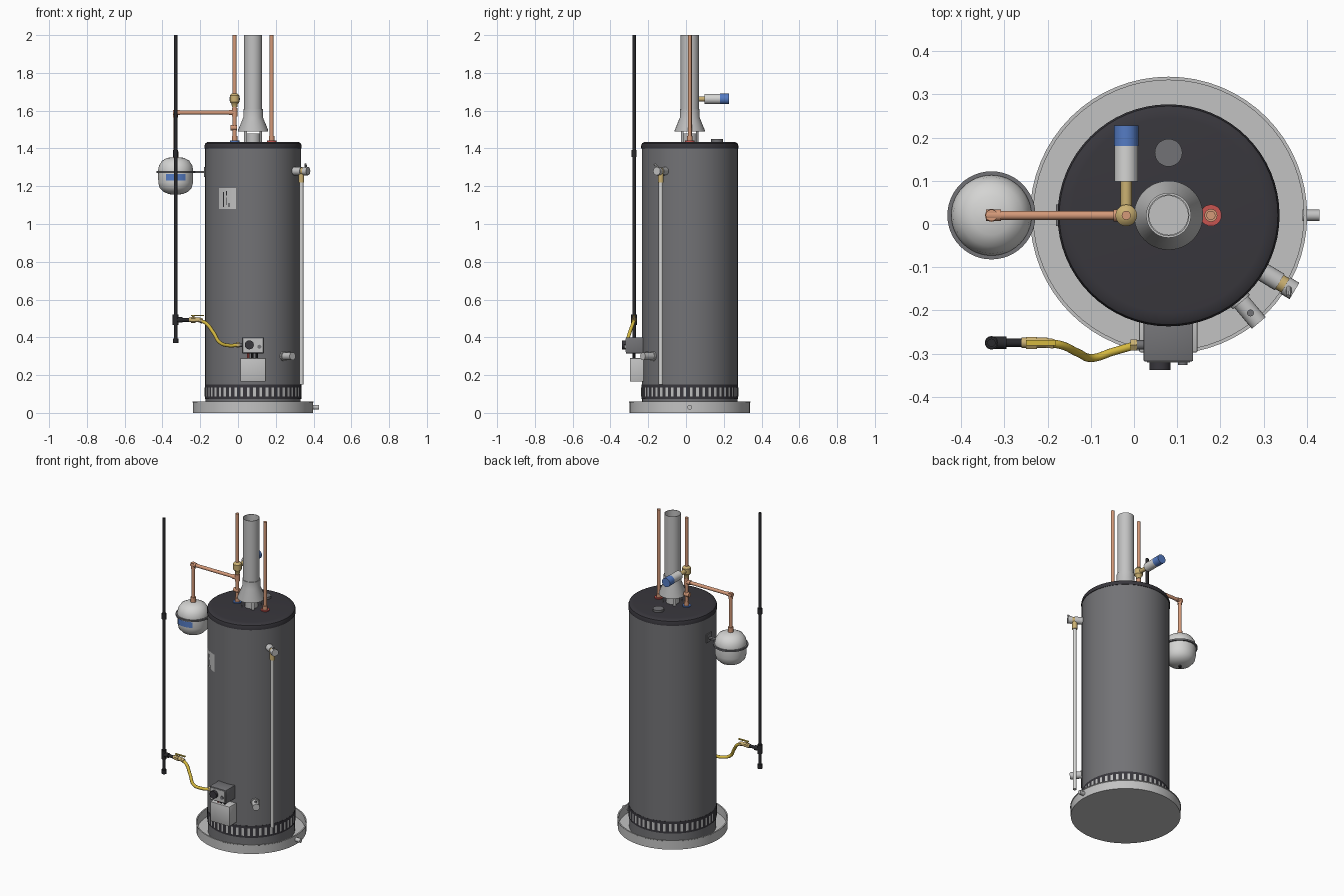
import bpy, bmesh
from math import sin, cos, pi, radians
from mathutils import Vector

cube = bpy.data.objects.get("Cube")
if cube:
    bpy.data.objects.remove(cube, do_unlink=True)


def material(name, r, g, b):
    m = bpy.data.materials.new(name)
    m.use_nodes = True
    m.diffuse_color = (r, g, b, 1)
    m.node_tree.nodes["Principled BSDF"].inputs["Base Color"].default_value = (r, g, b, 1)
    return m


GREY = material("jacket grey", .17, .17, .18)
DARK = material("dark cap", .04, .038, .046)
BLACK = material("black iron", .022, .022, .025)
LIGHT = material("galvanised", .54, .54, .54)
WHITE = material("white enamel", .66, .66, .65)
COPPER = material("copper", .66, .32, .19)
BRASS = material("brass", .60, .44, .17)
YELLOW = material("yellow gas line", .66, .48, .05)
BLUE = material("blue", .09, .20, .55)
RED = material("red", .58, .09, .08)
CX, CY, R = .08, .02, .255   # tank axis and radius


def finish(name, bm, mat, fix=True):
    if fix:
        bmesh.ops.recalc_face_normals(bm, faces=bm.faces)
    me = bpy.data.meshes.new(name)
    bm.to_mesh(me)
    bm.free()
    me.materials.append(mat)
    ob = bpy.data.objects.new(name, me)
    bpy.context.collection.objects.link(ob)
    return ob


def rod(name, p, q, r, mat, r2=None, seg=20):
    p, q = Vector(p), Vector(q)
    d = q - p
    bm = bmesh.new()
    bmesh.ops.create_cone(bm, cap_ends=True, segments=seg, radius1=r,
                          radius2=r if r2 is None else r2, depth=d.length)
    rot = d.to_track_quat('Z', 'Y').to_matrix()
    for v in bm.verts:
        v.co = rot @ v.co + (p + q) / 2
    return finish(name, bm, mat)


def box(name, lo, hi, mat, bevel=0):
    bm = bmesh.new()
    bmesh.ops.create_cube(bm, size=1)
    for v in bm.verts:
        v.co = Vector([(a + b) / 2 + c * (b - a) for a, b, c in zip(lo, hi, v.co)])
    if bevel:
        bmesh.ops.bevel(bm, geom=bm.edges[:], offset=bevel, segments=2, affect='EDGES', profile=.5)
    return finish(name, bm, mat)


def lathe(name, profile, mat, x=CX, y=CY, seg=64):
    bm = bmesh.new()
    vs = [bm.verts.new((r, 0, z)) for r, z in profile]
    es = [bm.edges.new(pair) for pair in zip(vs, vs[1:])]
    bmesh.ops.spin(bm, geom=vs + es, cent=(0, 0, 0), axis=(0, 0, 1), angle=2 * pi, steps=seg)
    bmesh.ops.remove_doubles(bm, verts=bm.verts, dist=1e-5)
    bmesh.ops.translate(bm, verts=bm.verts, vec=(x, y, 0))
    return finish(name, bm, mat)


def wraps(name, spans, r, mat, x=CX, y=CY, steps=8):
    # thin curved plates hugging a vertical cylinder: (angle0, angle1, z0, z1)
    bm = bmesh.new()
    for a0, a1, z0, z1 in spans:
        cols = []
        for i in range(steps + 1):
            a = radians(a0 + (a1 - a0) * i / steps)
            cols.append([bm.verts.new((x + r * cos(a), y + r * sin(a), z)) for z in (z0, z1)])
        for (a, b), (c, d) in zip(cols, cols[1:]):
            bm.faces.new((a, c, d, b))
    return finish(name, bm, mat, False)


def radial(angle, r, z):
    return Vector((CX + r * cos(radians(angle)), CY + r * sin(radians(angle)), z))


# Drain pan
lathe("drain_pan", [(0, 0), (.318, 0), (.318, .054), (.321, .056), (.321, .06),
                    (.313, .06), (.313, .006), (0, .006)], LIGHT)
rod("pan_drain", (.39, CY, .03), (.43, CY, .03), .013, LIGHT)

# Tank body, vented skirt and top cap
lathe("tank_base", [(0, .006), (R - .003, .006), (R - .003, .078), (0, .078)], GREY)
lathe("vent_skirt", [(0, .073), (R, .073), (R, .15), (0, .15)], DARK)
STEP = 360 / 48
wraps("vent_slots", [(i * STEP, i * STEP + 3.2, .086, .134) for i in range(48)], R + .002, LIGHT, steps=1)
lathe("tank_jacket", [(0, .148), (R - .001, .148), (R - .001, 1.41), (0, 1.41)], GREY)
lathe("top_cap", [(0, 1.40), (R + .002, 1.40), (R + .002, 1.415), (R - .002, 1.427),
                  (R - .012, 1.433), (R - .03, 1.435), (0, 1.435)], DARK)
rod("anode_cap", (CX, .165, 1.43), (CX, .165, 1.449), .032, GREY, seg=32)

# Rating plate with plain dark panels
wraps("rating_plate", [(225, 249.5, 1.08, 1.19)], R + .002, LIGHT)
wraps("plate_marks", [(232, 233.5, 1.09, 1.17), (236, 237, 1.10, 1.14), (236, 238, 1.15, 1.175),
                      (240, 241, 1.09, 1.11)], R + .004, BLACK, steps=2)

# Draft hood and flue
lathe("flue_collar", [(.038, 1.43), (.038, 1.48), (.034, 1.48), (.034, 1.43)], LIGHT, seg=32)
for i in range(4):
    a = 45 + 90 * i
    wraps("hood_leg", [(a - 9, a + 9, 1.43, 1.52)], .058, LIGHT)
    wraps("hood_leg_inside", [(a + 9, a - 9, 1.43, 1.52)], .056, LIGHT)
lathe("draft_hood", [(.076, 1.49), (.08, 1.49), (.08, 1.496), (.052, 1.565), (.052, 1.61),
                     (.048, 1.61), (.048, 2), (.045, 2), (.045, 1.57), (.076, 1.49)], LIGHT, seg=48)
rod("flue_baffle", (CX, CY, 1.54), (CX, CY, 1.545), .054, LIGHT, seg=32)

# Hot and cold water pipes
COLD, HOT = -.018, .178
for name, x, ring in (("cold", COLD, BLUE), ("hot", HOT, RED)):
    rod(name + "_ring", (x, CY, 1.43), (x, CY, 1.441), .025, ring, seg=24)
    rod(name + "_nipple", (x, CY, 1.435), (x, CY, 1.465), .015, COPPER, seg=16)
    rod(name + "_pipe", (x, CY, 1.44), (x, CY, 2), .0105, COPPER)

# Cold side shutoff and arrestor
rod("cold_drain_valve", (COLD - .022, CY, 1.51), (COLD + .014, CY, 1.51), .014, COPPER, seg=16)
lathe("mixing_body", [(0, 1.62), (.014, 1.62), (.016, 1.635), (.025, 1.645), (.025, 1.68),
                      (.016, 1.69), (0, 1.695)], BRASS, COLD, CY, 20)
rod("arrestor_stem", (COLD, CY, 1.662), (COLD, .105, 1.662), .013, BRASS)
rod("arrestor_body", (COLD, .098, 1.662), (COLD, .18, 1.662), .027, WHITE, seg=32)
rod("arrestor_cap", (COLD, .18, 1.662), (COLD, .228, 1.662), .028, BLUE, seg=32)

# Branch to expansion tank
EX = -.33
rod("branch_tee", (COLD, CY, 1.57), (COLD, CY, 1.615), .015, COPPER)
rod("branch_tee_arm", (COLD, CY, 1.59), (COLD - .03, CY, 1.59), .014, COPPER)
rod("branch_pipe", (COLD, CY, 1.59), (EX, CY, 1.59), .0105, COPPER)
rod("branch_elbow", (EX - .013, CY, 1.59), (EX + .022, CY, 1.59), .0135, COPPER)
rod("branch_elbow_drop", (EX, CY, 1.602), (EX, CY, 1.565), .0135, COPPER)
rod("branch_drop", (EX, CY, 1.59), (EX, CY, 1.35), .0105, COPPER)
rod("branch_fitting", (EX, CY, 1.345), (EX, CY, 1.385), .015, COPPER, seg=16)

# Expansion tank
lathe("expansion_tank", [(0, 1.155), (.035, 1.158), (.065, 1.17), (.085, 1.192), (.092, 1.22),
                         (.093, 1.285), (.088, 1.31), (.072, 1.335), (.045, 1.35), (0, 1.355)], WHITE, EX, CY, 48)
lathe("tank_strap", [(.09, 1.27), (.102, 1.27), (.102, 1.28), (.09, 1.28), (.09, 1.27)], GREY, EX, CY, 48)
rod("air_valve", (EX, CY, 1.145), (EX, CY, 1.16), .008, BLACK, seg=12)
wraps("tank_label", [(238, 302, 1.23, 1.266)], .096, BLUE, EX, CY, 12)
box("strap_arm", (-.235, .01, 1.27), (-.17, .03, 1.28), GREY)
box("strap_plate", (-.18, -.005, 1.25), (-.168, .045, 1.302), GREY)

# Relief valve and discharge pipe
A = -31
rod("relief_boss", radial(A, .245, 1.28), radial(A, .30, 1.28), .022, LIGHT)
rod("relief_body", radial(A, .285, 1.28), radial(A, .32, 1.28), .019, BRASS, seg=12)
rod("relief_end", radial(A, .315, 1.28), radial(A, .34, 1.28), .022, LIGHT)
rod("relief_lever", radial(A, .325, 1.30), radial(A - 3, .335, 1.318), .006, LIGHT, seg=8)
rod("relief_outlet", radial(A, .298, 1.22), radial(A, .298, 1.28), .015, BRASS, seg=12)
rod("discharge_pipe", radial(A, .298, .15), radial(A, .298, 1.24), .011, WHITE)

# Drain valve
D = -50
rod("drain_valve", radial(D, .245, .30), radial(D, .325, .30), .021, LIGHT)
rod("drain_flange", radial(D, .25, .30), radial(D, .262, .30), .026, LIGHT)
rod("drain_knob", radial(D, .295, .31), radial(D, .295, .326), .008, GREY, seg=12)

# Gas control and burner door
box("gas_control", (.022, -.318, .315), (.137, -.22, .40), GREY, .003)
box("control_face", (.03, -.321, .322), (.13, -.316, .394), LIGHT)
rod("control_knob", (.06, -.316, .36), (.06, -.338, .36), .024, DARK, seg=16)
rod("control_button", (.113, -.316, .35), (.113, -.327, .35), .011, GREY, seg=12)
box("burner_door", (.012, -.297, .165), (.147, -.2, .29), LIGHT, .003)
for x, mat in ((.055, RED), (.075, BLACK), (.1, BLACK)):
    rod("burner_line", (x, -.275, .28), (x, -.275, .32), .007, mat, seg=10)

# Black gas pipe with tee, coupling and drip cap
GX, GY = -.33, -.275
for name, z0, z1, r in (("gas_pipe", .375, 2, .0095), ("gas_coupling", 1.355, 1.392, .0135),
                        ("gas_tee", .465, .52, .0155), ("drip_cap", .37, .395, .0145)):
    rod(name, (GX, GY, z0), (GX, GY, z1), r, BLACK)
rod("gas_tee_arm", (GX, GY, .492), (GX + .035, GY, .492), .0145, BLACK)
rod("gas_nipple", (GX, GY, .492), (-.25, GY, .492), .0095, BLACK)

# Gas shutoff valve and flexible line
rod("gas_valve", (-.26, GY, .492), (-.20, GY, .492), .012, BRASS, seg=12)
rod("gas_valve_nut", (-.25, GY, .492), (-.225, GY, .492), .016, BRASS, seg=6)
rod("valve_stem", (-.237, GY, .492), (-.237, GY, .518), .006, BRASS, seg=10)
box("valve_handle", (-.25, -.281, .514), (-.18, -.269, .519), YELLOW)
cu = bpy.data.curves.new("gas_flex_line", 'CURVE')
cu.dimensions = '3D'
cu.bevel_depth = .0095
cu.bevel_resolution = 3
cu.use_fill_caps = True
path = [(-.21, -.275, .492), (-.17, -.28, .475), (-.13, -.298, .425), (-.095, -.31, .372),
        (-.05, -.296, .357), (.005, -.28, .36)]
sp = cu.splines.new('BEZIER')
sp.bezier_points.add(len(path) - 1)
for bp, co in zip(sp.bezier_points, path):
    bp.co = co
    bp.handle_left_type = bp.handle_right_type = 'AUTO'
cu.materials.append(YELLOW)
bpy.context.collection.objects.link(bpy.data.objects.new("gas_flex_line", cu))
rod("flex_nut_upper", (-.205, GY, .492), (-.188, GY - .002, .486), .013, BRASS, seg=6)
rod("flex_nut_lower", (-.008, -.28, .36), (.007, -.28, .36), .015, BRASS, seg=6)
rod("control_inlet", (.005, -.28, .36), (.025, -.28, .36), .011, GREY, seg=12)

# Smooth shading with sharp edges
bpy.ops.object.select_all(action='DESELECT')
for ob in bpy.context.scene.objects:
    if ob.type == 'MESH':
        ob.select_set(True)
        bpy.context.view_layer.objects.active = ob
bpy.ops.object.shade_smooth_by_angle(angle=radians(35))
